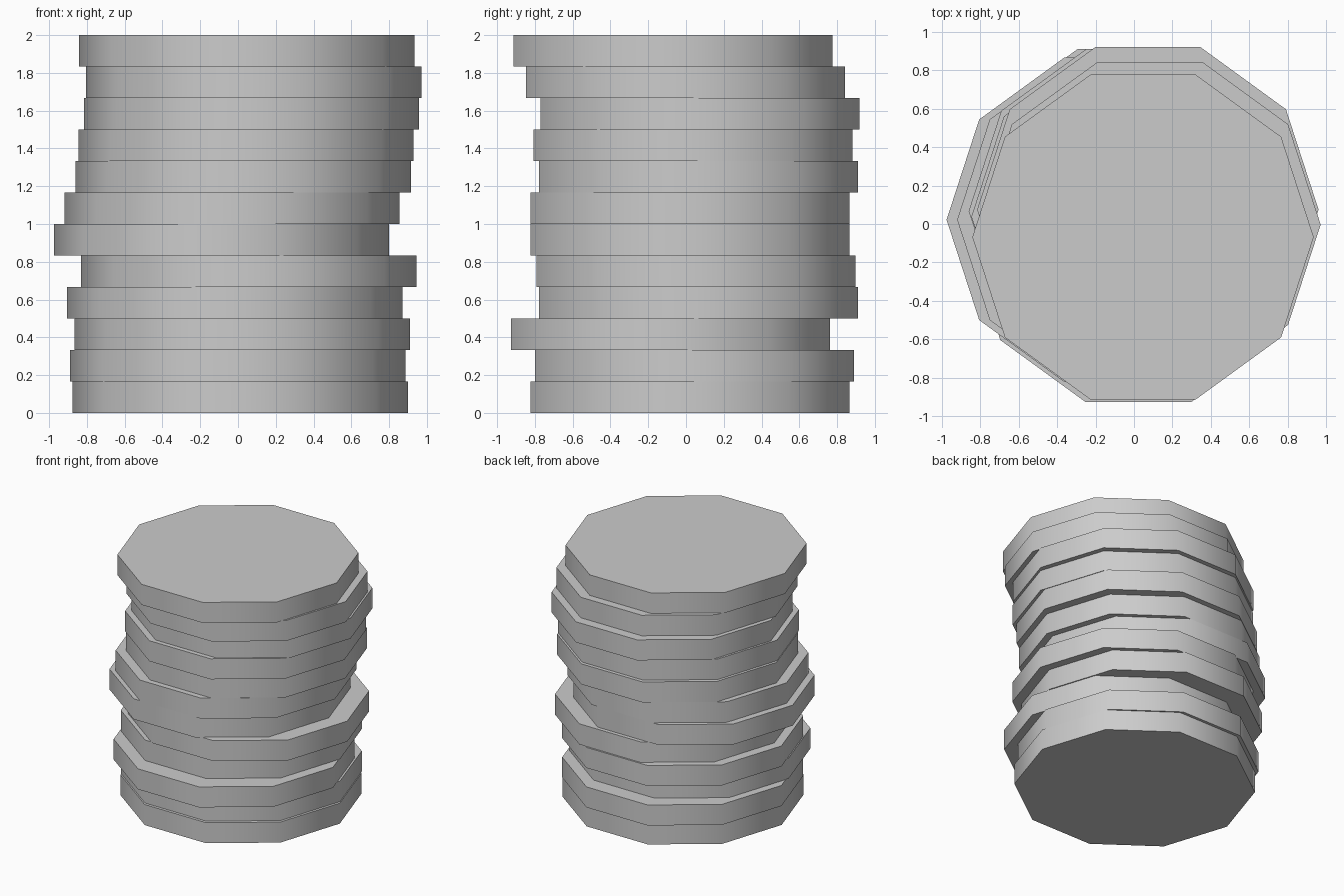
import bpy
import math

if "Cube" in bpy.data.objects:
    bpy.data.objects.remove(bpy.data.objects["Cube"])

LAYERS = 12
HEIGHT = 2.0 / LAYERS
RADIUS = 0.8875

# Sideways shift (x, y) of each disc, from bottom to top
offsets = [
    (0.012, 0.022), (-0.002, 0.045), (0.023, -0.082), (-0.017, 0.067),
    (0.057, 0.053), (-0.087, 0.022), (-0.032, 0.022), (0.028, 0.067),
    (0.042, 0.038), (0.072, 0.075), (0.083, -0.003), (0.047, -0.068),
]

grey = bpy.data.materials.new("plain grey")
grey.diffuse_color = (0.6, 0.6, 0.6, 1.0)
grey.use_nodes = True
grey.node_tree.nodes["Principled BSDF"].inputs["Base Color"].default_value = grey.diffuse_color

# Stack of ten-sided discs, with a corner pointing along x
for i, (x, y) in enumerate(offsets):
    bpy.ops.mesh.primitive_cylinder_add(
        vertices=10, radius=RADIUS, depth=HEIGHT,
        location=(x, y, (i + 0.5) * HEIGHT))
    disc = bpy.context.object
    disc.name = f"stacked_disc_{i + 1}"
    # Blender's first corner lies on y, so turn the ring a quarter
    for v in disc.data.vertices:
        v.co.x, v.co.y = v.co.y, -v.co.x
    disc.data.update()
    disc.data.materials.append(grey)
    bpy.ops.object.shade_smooth_by_angle(angle=math.radians(45))
